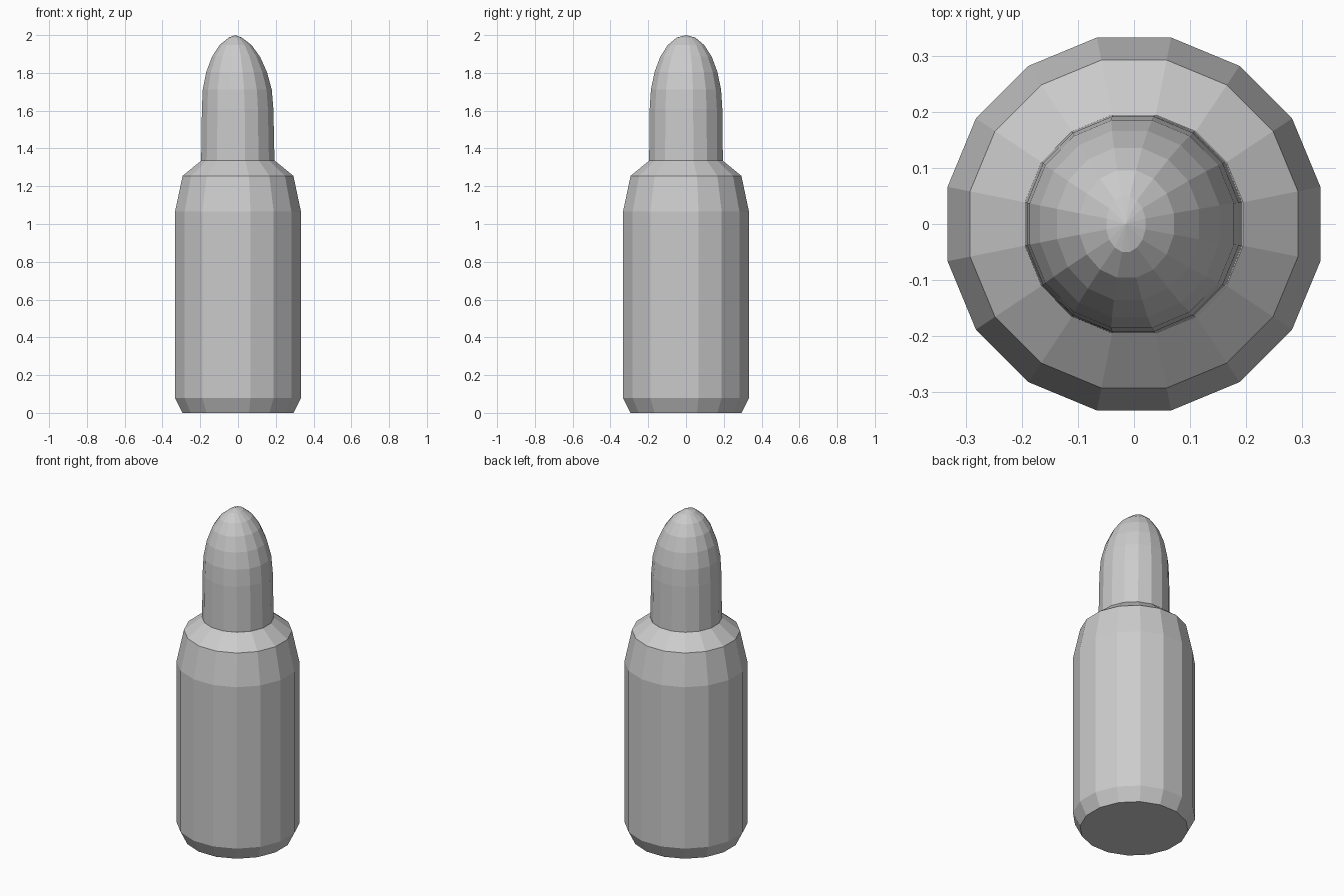
import bpy, bmesh, math

if "Cube" in bpy.data.objects:
    bpy.data.objects.remove(bpy.data.objects["Cube"])

SIDES = 16


def loft(name, rings, tip=None):
    """Skin 16-sided rings given as (centre_x, radius_x, radius_y, z)."""
    bm = bmesh.new()
    loops = []
    for cx, rx, ry, z in rings:
        angles = [math.tau * (i + 0.5) / SIDES for i in range(SIDES)]
        loops.append([bm.verts.new((cx + rx * math.cos(a), ry * math.sin(a), z)) for a in angles])
    for low, high in zip(loops, loops[1:]):
        for i in range(SIDES):
            j = (i + 1) % SIDES
            bm.faces.new((low[i], low[j], high[j], high[i]))
    bm.faces.new(loops[0][::-1])
    if tip:
        t = bm.verts.new(tip)
        for i in range(SIDES):
            bm.faces.new((loops[-1][i], loops[-1][(i + 1) % SIDES], t))
    else:
        bm.faces.new(loops[-1])
    mesh = bpy.data.meshes.new(name)
    bm.to_mesh(mesh)
    bm.free()
    obj = bpy.data.objects.new(name, mesh)
    bpy.context.collection.objects.link(obj)
    return obj


# Casing: bevelled base, straight wall, tapered shoulder
profile = [(0.30, 0), (0.34, 0.08), (0.34, 1.065), (0.299, 1.255), (0.199, 1.335)]
loft("casing", [(0, r, r, z) for r, z in profile])

# Rounded nose, leaning slightly towards -x at the tip
nose = [(-0.001, 0.198, 0.199, 1.335), (-0.002, 0.193, 0.196, 1.61)]
for k in range(1, 6):
    a = math.radians(90 - 15 * k)
    ry = 0.196 * math.sin(a)
    lean = -0.015 * math.sin(math.radians(15 * k))
    nose.append((lean, ry - 0.003 * k, ry, 1.61 + 0.39 * math.cos(a)))
loft("nose", nose, tip=(-0.015, 0, 2.0))
